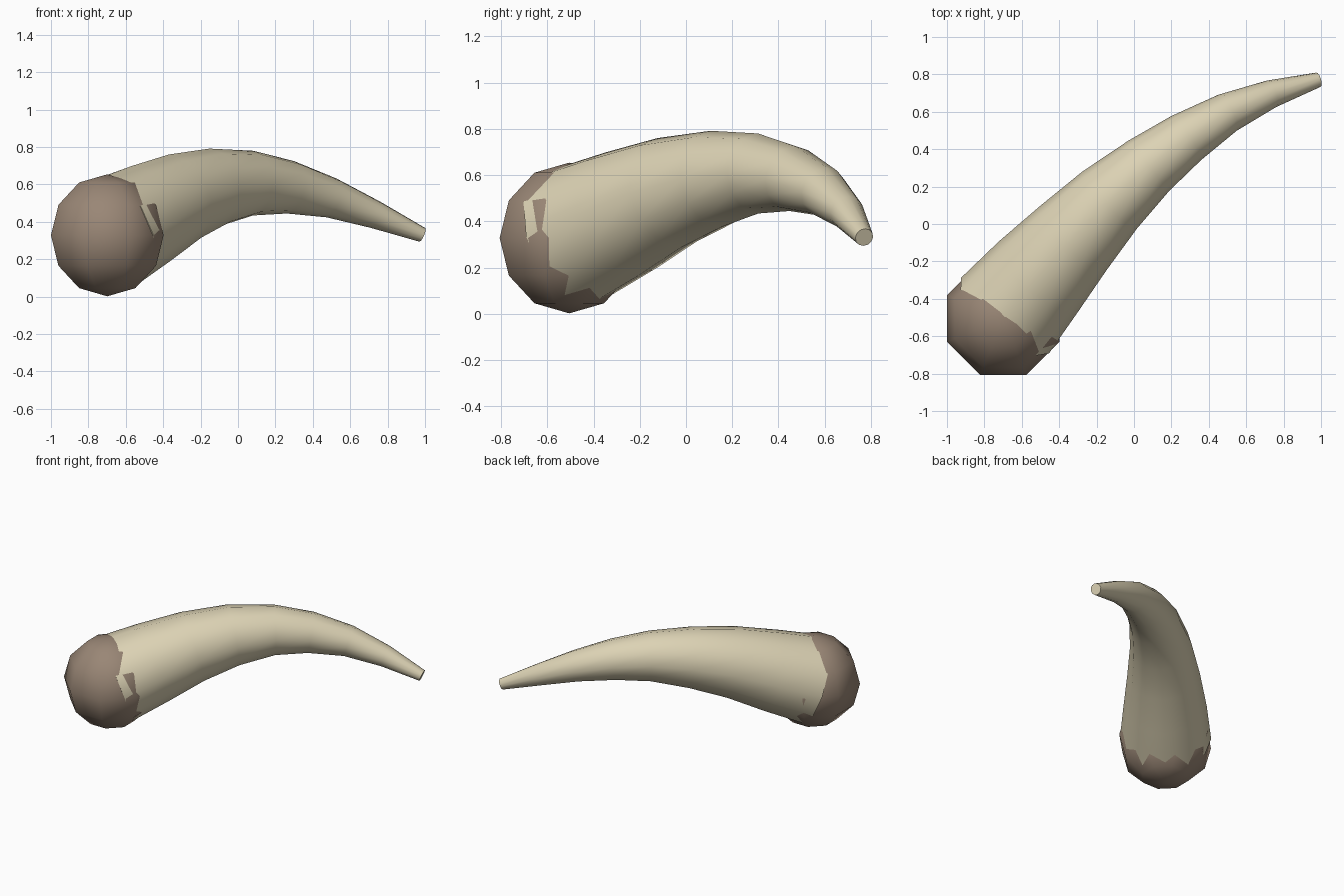
import bpy, bmesh, math
from mathutils import Vector

if "Cube" in bpy.data.objects:
    bpy.data.objects.remove(bpy.data.objects["Cube"])


def material(name, color):
    m = bpy.data.materials.new(name)
    m.diffuse_color = (*color, 1)
    m.use_nodes = True
    m.node_tree.nodes["Principled BSDF"].inputs["Base Color"].default_value = m.diffuse_color
    return m


def smooth(obj, angle):
    bpy.ops.object.select_all(action='DESELECT')
    obj.select_set(True)
    bpy.context.view_layer.objects.active = obj
    bpy.ops.object.shade_smooth_by_angle(angle=math.radians(angle))


# Rounded root: low-poly ball with flat sides turned to the axes
bpy.ops.mesh.primitive_uv_sphere_add(segments=8, ring_count=6, radius=0.326,
                                     location=(-0.699, -0.505, 0.328),
                                     rotation=(0, 0, math.radians(22.5)))
root = bpy.context.object
root.name = "horn_root"
root.data.materials.append(material("root_brown", (0.32, 0.24, 0.18)))
smooth(root, 60)

# Horn centre line: x, y, z, radius
stations = [
    (-0.690, -0.490, 0.335, 0.310),
    (-0.510, -0.280, 0.430, 0.283),
    (-0.325, -0.075, 0.522, 0.247),
    (-0.130, 0.128, 0.583, 0.211),
    (0.080, 0.312, 0.607, 0.173),
    (0.280, 0.460, 0.585, 0.142),
    (0.500, 0.595, 0.528, 0.108),
    (0.735, 0.696, 0.438, 0.075),
    (0.985, 0.771, 0.331, 0.040),
]
SIDES = 12
points = [Vector(s[:3]) for s in stations]

# Tapered horn: one ring square to the path at each station
bm = bmesh.new()
rings = []
for i, p in enumerate(points):
    tangent = (points[min(i + 1, len(points) - 1)] - points[max(i - 1, 0)]).normalized()
    side = tangent.cross(Vector((0, 0, 1))).normalized()
    up = side.cross(tangent)
    r = stations[i][3]
    angles = [2 * math.pi * k / SIDES for k in range(SIDES)]
    rings.append([bm.verts.new(p + r * (math.cos(a) * side + math.sin(a) * up)) for a in angles])
for a, b in zip(rings, rings[1:]):
    for k in range(SIDES):
        n = (k + 1) % SIDES
        bm.faces.new((a[k], a[n], b[n], b[k]))
bm.faces.new(rings[0])
bm.faces.new(rings[-1])
bmesh.ops.recalc_face_normals(bm, faces=bm.faces)
mesh = bpy.data.meshes.new("horn")
bm.to_mesh(mesh)
bm.free()
horn = bpy.data.objects.new("horn", mesh)
bpy.context.collection.objects.link(horn)
mesh.materials.append(material("bone", (0.72, 0.65, 0.46)))
smooth(horn, 50)
